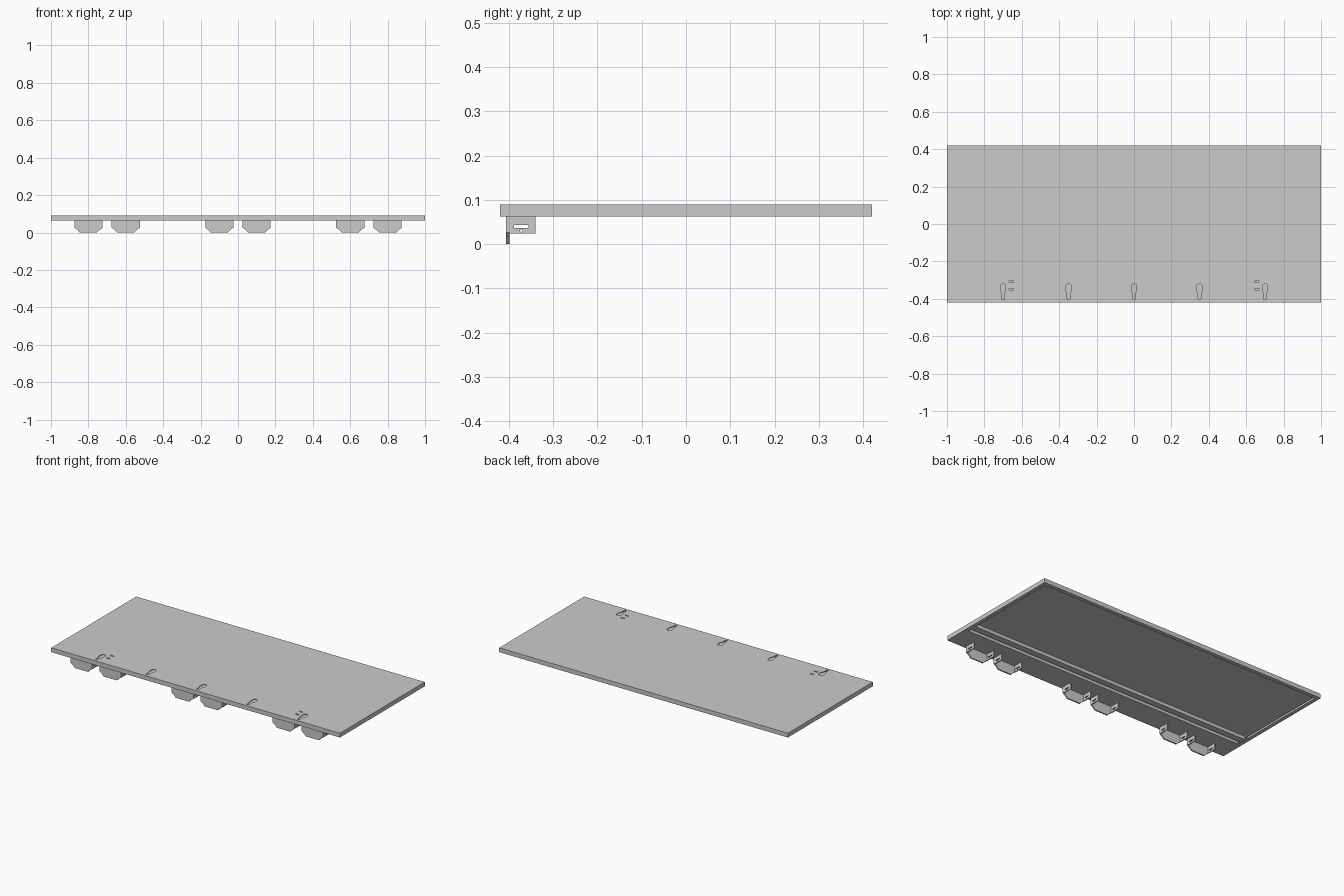
import bpy, bmesh, math
from mathutils import Matrix

if "Cube" in bpy.data.objects:
    bpy.data.objects.remove(bpy.data.objects["Cube"])

# ---- helpers ----
def box(name, x, y, z):
    bm = bmesh.new()
    bmesh.ops.create_cube(bm, size=1)
    for v in bm.verts:
        v.co = [(a[0] + a[1]) / 2 + c * (a[1] - a[0]) for a, c in zip((x, y, z), v.co)]
    me = bpy.data.meshes.new(name)
    bm.to_mesh(me)
    bm.free()
    ob = bpy.data.objects.new(name, me)
    bpy.context.collection.objects.link(ob)
    return ob

def sheet(name, loops, thick, matrix):
    """Flat plate from an outline plus hole loops, made through a filled 2D curve."""
    cu = bpy.data.curves.new(name, 'CURVE')
    cu.dimensions = '2D'
    cu.fill_mode = 'BOTH'
    cu.extrude = thick / 2
    for pts in loops:
        s = cu.splines.new('POLY')
        s.points.add(len(pts) - 1)
        for p, (a, b) in zip(s.points, pts):
            p.co = (a, b, 0, 1)
        s.use_cyclic_u = True
    tmp = bpy.data.objects.new(name + "_curve", cu)
    bpy.context.collection.objects.link(tmp)
    bpy.context.view_layer.update()
    me = bpy.data.meshes.new_from_object(tmp.evaluated_get(bpy.context.evaluated_depsgraph_get()))
    bpy.data.objects.remove(tmp)
    bm = bmesh.new()
    bm.from_mesh(me)
    bmesh.ops.remove_doubles(bm, verts=bm.verts, dist=1e-5)
    bmesh.ops.recalc_face_normals(bm, faces=bm.faces)
    for f in bm.faces:
        f.smooth = False
    bm.to_mesh(me)
    bm.free()
    me.name = name
    ob = bpy.data.objects.new(name, me)
    ob.matrix_world = matrix
    bpy.context.collection.objects.link(ob)
    return ob

def rect(x0, x1, y0, y1):
    return [(x0, y0), (x1, y0), (x1, y1), (x0, y1)]

def arc(cx, cy, r, a0, a1, n=6):
    return [(cx + r * math.cos(math.radians(a0 + (a1 - a0) * i / n)),
             cy + r * math.sin(math.radians(a0 + (a1 - a0) * i / n))) for i in range(n + 1)]

def keyhole(cx):
    return (arc(cx, -0.334, 0.014, 0, 180) + [(cx - 0.014, -0.360), (cx - 0.007, -0.370)]
            + arc(cx, -0.398, 0.007, 180, 360) + [(cx + 0.007, -0.370), (cx + 0.014, -0.360)])

T = 0.005
Z0, Z1 = 0.063, 0.09
W, D = 1.0, 0.42

# ---- shelf top with keyholes and small slots ----
holes = [keyhole(i * 0.35) for i in range(-2, 3)]
holes += [rect(s * 0.655 - 0.012, s * 0.655 + 0.012, y - 0.004, y + 0.004)
          for s in (-1, 1) for y in (-0.31, -0.35)]
sheet("shelf_top", [rect(-W, W, -D, D)] + holes, T, Matrix.Translation((0, 0, Z1 - T / 2)))

# ---- folded edges: wall, bottom return, small upturned lip ----
zt = Z1 - T
R = 0.024
box("front_wall", (-W, W), (-D, -D + T), (Z0, zt))
box("back_wall", (-W, W), (D - T, D), (Z0, zt))
box("back_return", (-W + T, W - T), (D - R, D - T), (Z0, Z0 + 0.004))
box("back_lip", (-W + R, W - R), (D - R, D - R + 0.004), (Z0 + 0.004, Z0 + 0.012))
for s, side in ((-1, "left"), (1, "right")):
    def sx(a, b):
        return tuple(sorted((s * a, s * b)))
    box(side + "_wall", sx(W - T, W), (-D + T, D - T), (Z0, zt))
    box(side + "_return", sx(W - R, W - T), (-0.265, D - R), (Z0, Z0 + 0.004))
    box(side + "_lip", sx(W - R, W - R + 0.004), (-0.19, D - R), (Z0 + 0.004, Z0 + 0.012))

# ---- wide front underside flange and stiffening rail ----
box("front_bottom_flange", (-W + T, W - T), (-D + T, -0.265), (Z0, Z0 + 0.004))
box("front_flange_lip", (-W + R, W - R), (-0.269, -0.265), (Z0 + 0.004, zt))
box("rail_bottom", (-W + R, W - R), (-0.245, -0.205), (Z0 + 0.002, Z0 + 0.006))
for y in (-0.245, -0.209):
    box("rail_web", (-W + R, W - R), (y, y + 0.004), (Z0 + 0.006, zt))

# ---- hanging brackets: stepped front plate with two slotted side flanges ----
half = [(0.046, 0.0), (0.060, 0.016), (0.068, 0.019), (0.075, 0.026), (0.075, Z0)]
plate = half + [(-x, z) for x, z in reversed(half)]
flange = [(-0.399, 0.024), (-0.340, 0.024), (-0.340, Z0), (-0.399, Z0)]
slot = rect(-0.388, -0.356, 0.037, 0.043)
pin_hole = arc(-0.372, 0.0305, 0.003, 0, 315, 7)
yz = Matrix(((0, 0, 1, 0), (1, 0, 0, 0), (0, 1, 0, 0), (0, 0, 0, 1)))
for c in (-0.7, 0, 0.7):
    for d in (-0.1, 0.1):
        x = c + d
        sheet("bracket_plate", [plate], 0.008,
              Matrix.Translation((x, -0.403, 0)) @ Matrix.Rotation(math.pi / 2, 4, 'X'))
        for s in (-1, 1):
            sheet("bracket_side", [flange, slot, pin_hole], 0.006,
                  Matrix.Translation((x + s * 0.072, 0, 0)) @ yz)
